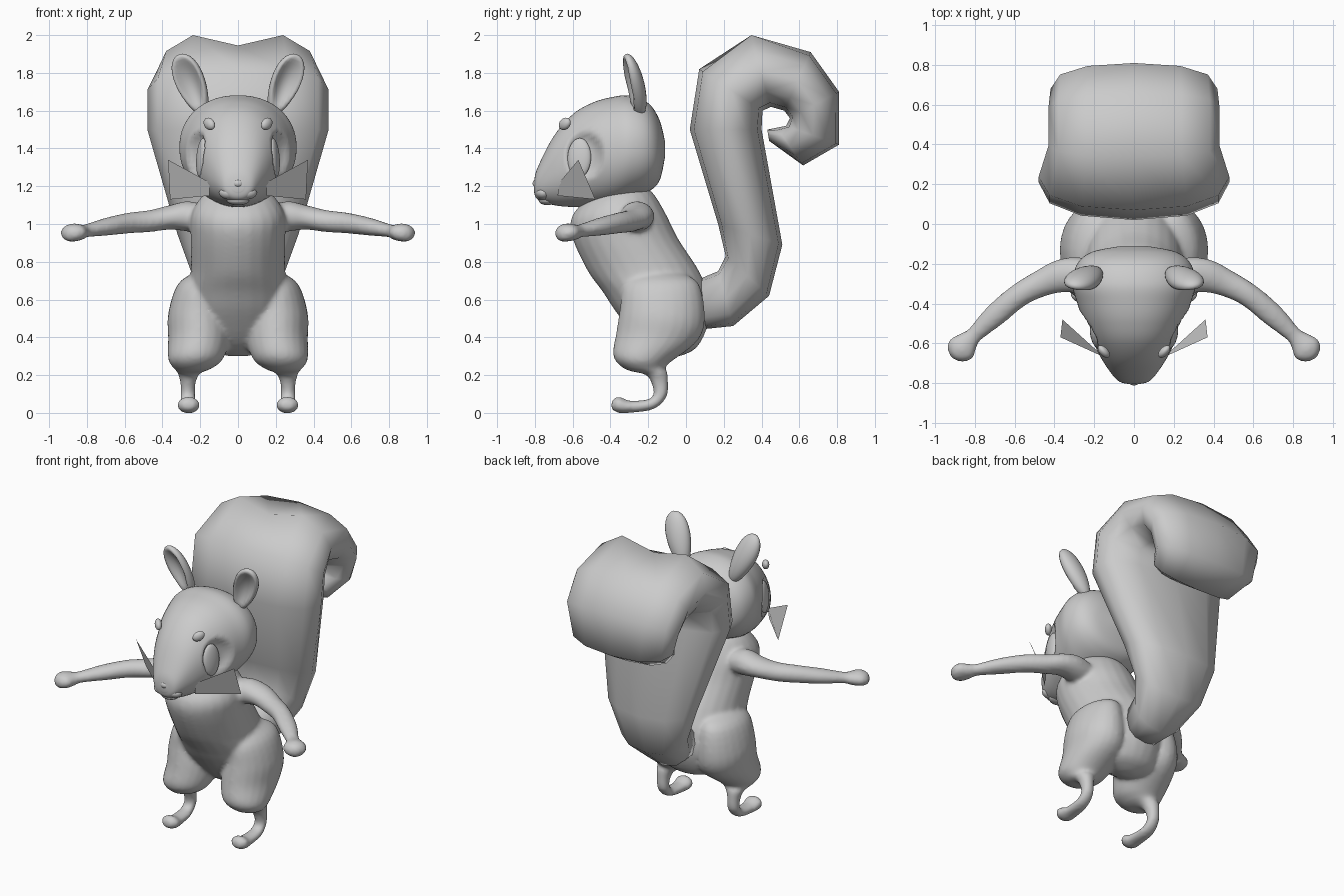
import bpy, bmesh, math
from mathutils import Vector as V, Matrix, Euler

if "Cube" in bpy.data.objects:
    bpy.data.objects.remove(bpy.data.objects["Cube"])


def finish(name, bm):
    bmesh.ops.recalc_face_normals(bm, faces=bm.faces)
    me = bpy.data.meshes.new(name)
    bm.to_mesh(me)
    bm.free()
    for p in me.polygons:
        p.use_smooth = True
    ob = bpy.data.objects.new(name, me)
    bpy.context.collection.objects.link(ob)
    return ob


def refine(rows, k):
    """Catmull-Rom interpolation of a list of number rows."""
    out = []
    for i in range(len(rows) - 1):
        a, b, c, d = (rows[min(max(i + j, 0), len(rows) - 1)] for j in (-1, 0, 1, 2))
        for s in range(k):
            t = s / k
            out.append([q + .5 * t * (r - p + t * (2*p - 5*q + 4*r - e + t * (3*(q - r) + e - p)))
                        for p, q, r, e in zip(a, b, c, d)])
    return out + [list(rows[-1])]


def loft(name, sections, n=24, power=1.0):
    """Skin (centre, u, v) elliptical sections and cap both ends."""
    f = lambda q: math.copysign(abs(q) ** power, q)
    bm = bmesh.new()
    rings = []
    for c, u, v in sections:
        angs = [2 * math.pi * i / n for i in range(n)]
        rings.append([bm.verts.new(c + u * f(math.cos(a)) + v * f(math.sin(a))) for a in angs])
    for r, q in zip(rings, rings[1:]):
        for i in range(n):
            bm.faces.new((r[i], r[(i + 1) % n], q[(i + 1) % n], q[i]))
    bm.faces.new(rings[0])
    bm.faces.new(rings[-1])
    return finish(name, bm)


def side_sections(rows, s=1):
    """Rows: y, z of one outline edge, y, z of the other, half width, x offset."""
    return [(V((s * x, (y1 + y2) / 2, (z1 + z2) / 2)), V((max(w, .002), 0, 0)),
             V((0, y1 - y2, z1 - z2)) / 2) for y1, z1, y2, z2, w, x in rows]


def arm_sections(rows, s):
    """Rows: x, y, z of the path, horizontal radius, vertical radius."""
    out = []
    for i, (x, y, z, a, b) in enumerate(rows):
        p, q = rows[max(i - 1, 0)], rows[min(i + 1, len(rows) - 1)]
        d = V((q[1] - p[1], p[0] - q[0], 0)).normalized() * a
        out.append((V((s * x, y, z)), V((s * d.x, d.y, 0)), V((0, 0, b))))
    return out


def ball(name, loc, size, rot=(0, 0, 0), deform=None):
    bm = bmesh.new()
    bmesh.ops.create_uvsphere(bm, u_segments=24, v_segments=16, radius=1)
    if deform:
        for v in bm.verts:
            deform(v.co)
    bm.transform(Matrix.LocRotScale(V(loc), Euler(rot), V(size)))
    return finish(name, bm)


# Torso, legs and arms, fused into one smooth skin
torso = [(-.10, .30, -.03, .30, .05, 0), (-.22, .36, .06, .35, .20, 0), (-.36, .52, .12, .48, .26, 0),
         (-.44, .64, .12, .62, .27, 0), (-.52, .75, .07, .75, .25, 0), (-.60, .92, -.04, .92, .25, 0),
         (-.61, 1.02, -.11, 1.06, .25, 0), (-.56, 1.10, -.18, 1.17, .20, 0), (-.45, 1.2, -.25, 1.2, .12, 0)]
leg = [(-.24, .76, -.02, .74, .05, .17), (-.33, .68, .07, .68, .12, .20), (-.35, .55, .10, .50, .16, .21),
       (-.37, .42, .06, .38, .165, .205), (-.385, .30, -.08, .27, .145, .225),
       (-.32, .23, -.11, .24, .10, .24), (-.21, .20, -.10, .22, .06, .26), (-.175, .13, -.095, .18, .04, .265),
       (-.175, .09, -.10, .09, .04, .265), (-.21, .07, -.17, .02, .045, .265),
       (-.30, .065, -.30, .0, .052, .262), (-.36, .088, -.36, .0, .06, .262), (-.395, .06, -.395, .02, .03, .262)]
arm = [(.12, -.28, 1.02, .08, .07), (.26, -.26, 1.04, .09, .08), (.36, -.26, 1.035, .085, .065),
       (.47, -.30, 1.015, .068, .058), (.58, -.36, 1.005, .06, .055), (.70, -.46, .985, .058, .047),
       (.80, -.555, .965, .042, .035), (.83, -.585, .957, .053, .04), (.87, -.63, .955, .075, .048),
       (.895, -.665, .95, .05, .04), (.905, -.68, .95, .015, .015)]
body = loft("body", side_sections(refine(torso, 4)))
bits = [body]
for s in (-1, 1):
    bits.append(loft("leg", side_sections(refine(leg, 4), s)))
    bits.append(loft("arm", arm_sections(refine(arm, 4), s)))
bpy.ops.object.select_all(action='DESELECT')
for o in bits:
    o.select_set(True)
bpy.context.view_layer.objects.active = body
bpy.ops.object.join()
m = body.modifiers.new("skin", 'REMESH')
m.mode, m.voxel_size, m.use_smooth_shade = 'VOXEL', .013, True
m = body.modifiers.new("soften", 'SMOOTH')
m.factor, m.iterations = .5, 6

# Head with hollowed eye sockets
head = [(-.805, 1.225, -.805, 1.17, .03, 0), (-.785, 1.30, -.785, 1.13, .085, 0), (-.70, 1.465, -.70, 1.10, .15, 0),
        (-.60, 1.58, -.60, 1.09, .205, 0), (-.50, 1.64, -.50, 1.09, .25, 0), (-.40, 1.67, -.40, 1.10, .285, 0),
        (-.30, 1.68, -.30, 1.13, .31, 0), (-.20, 1.64, -.20, 1.17, .285, 0), (-.14, 1.55, -.14, 1.23, .21, 0),
        (-.11, 1.43, -.11, 1.36, .06, 0)]
skull = loft("head", side_sections(refine(head, 8)), 64, .93)
for v in skull.data.vertices:
    d = ((v.co.y + .535) / .10) ** 2 + ((v.co.z - 1.365) / .12) ** 2
    if d < 1:
        v.co.x -= math.copysign(.05 * (1 - d * d), v.co.x)


# Ear shape: taper to the base and dish the front
def ear_shape(co):
    r = math.hypot(co.x, co.z - .1)
    if co.y < 0:
        co.y += 1.2 * max(0, 1 - (r / .85) ** 2)
    co.x *= .82 + .2 * co.z


# Paired face parts
for s, side in ((-1, "right"), (1, "left")):
    ball(side + "_ear", (s * .245, -.275, 1.735), (.095, .055, .18), (.3, s * .33, s * .25), ear_shape)
    ball(side + "_eye", (s * .192, -.565, 1.35), (.025, .064, .105), (0, s * -.08, s * -.25))
    ball(side + "_brow", (s * .152, -.642, 1.53), (.022, .04, .03), (.5, 0, s * -.75))
    ball(side + "_muzzle_pad", (s * .045, -.755, 1.165), (.055, .04, .035))
    bm = bmesh.new()
    bm.faces.new([bm.verts.new((s * x, y, z)) for x, y, z in
                  ((.15, -.67, 1.22), (.37, -.57, 1.34), (.36, -.48, 1.13), (.15, -.68, 1.15))])
    finish(side + "_whiskers", bm)

# Nose, chin and teeth
ball("nose", (0, -.79, 1.215), (.03, .022, .022))
ball("chin", (0, -.735, 1.125), (.06, .045, .025))
ball("teeth", (0, -.782, 1.15), (.02, .012, .018))

# Curled tail: low-poly loft, outer edge to inner edge
tail = [(.05, .70, .06, .44, .12), (.17, .75, .25, .46, .17), (.21, .83, .44, .62, .24), (.17, 1.0, .51, .89, .32),
        (.02, 1.5, .40, 1.50, .48), (.07, 1.82, .405, 1.60, .48), (.34, 2.0, .45, 1.62, .43),
        (.66, 1.91, .52, 1.60, .43), (.81, 1.70, .55, 1.56, .42), (.81, 1.42, .53, 1.52, .37),
        (.62, 1.31, .48, 1.51, .30), (.44, 1.44, .43, 1.50, .16)]
brush = loft("tail", side_sections([r + (0,) for r in tail]), 12, .85)
for v in brush.data.vertices:  # crest rises either side of a shallow centre dip
    if v.co.z > 1.94:
        v.co.z = 1.945 if abs(v.co.x) < .05 else 2.0
